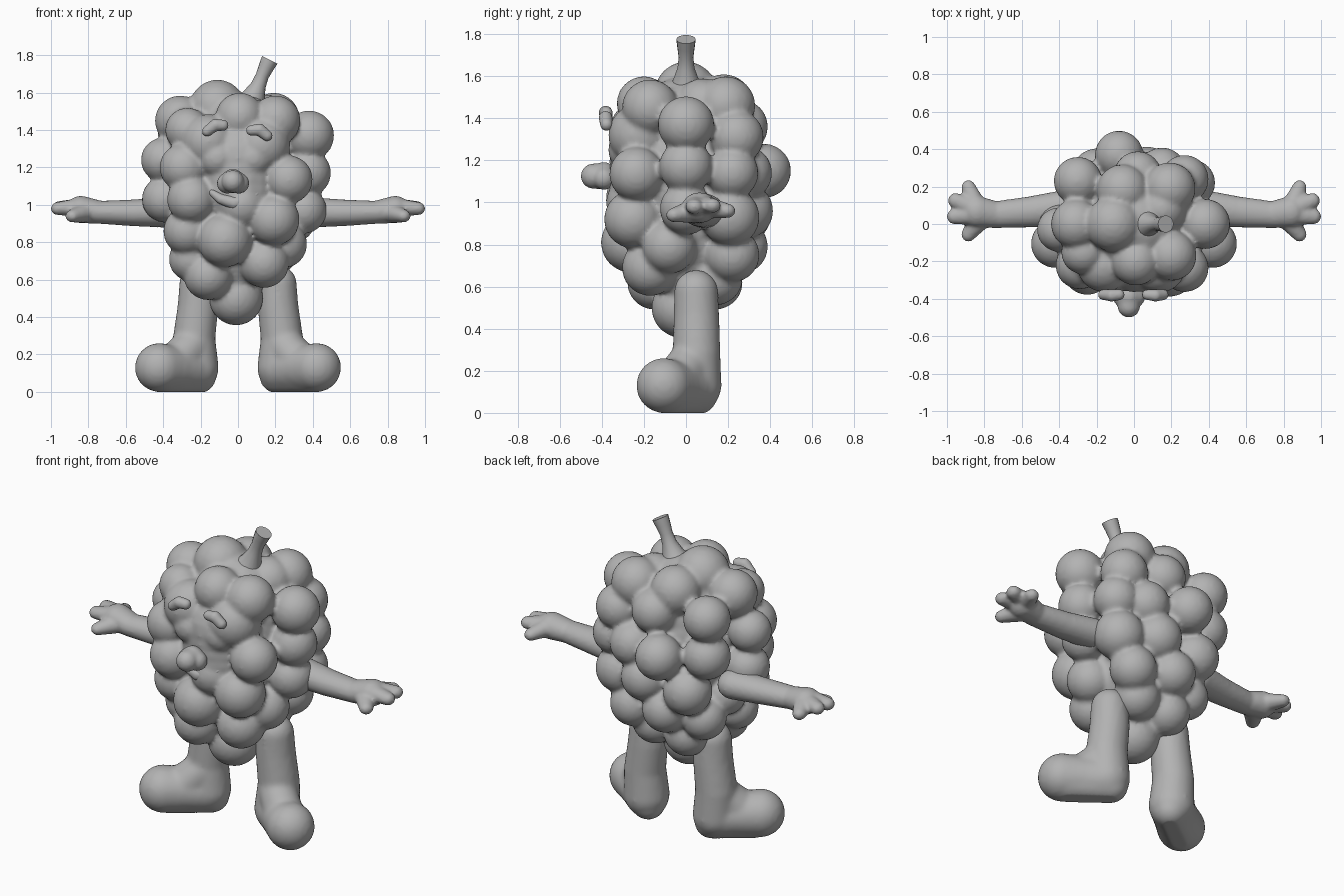
import bpy, bmesh, math
from mathutils import Vector, Matrix

grey = bpy.data.materials.new("plain grey")
grey.diffuse_color = (0.45, 0.45, 0.45, 1)


def blob(name, chains, voxel=0.015, smooth=4, scale=(1, 1, 1)):
    """Fuse chains of (x, y, z, r) balls into one soft skin; scale squashes each ball."""
    bm = bmesh.new()

    def ball(p, r):
        m = Matrix.Translation(p) @ Matrix.Diagonal((r * scale[0], r * scale[1], r * scale[2], 1))
        bmesh.ops.create_icosphere(bm, subdivisions=3, radius=1, matrix=m)

    for chain in chains:
        ball(Vector(chain[0][:3]), chain[0][3])
        for a, b in zip(chain, chain[1:]):
            pa, pb = Vector(a[:3]), Vector(b[:3])
            n = max(1, math.ceil((pb - pa).length / (0.3 * min(a[3], b[3]))))
            for i in range(1, n + 1):
                t = i / n
                ball(pa.lerp(pb, t), a[3] + (b[3] - a[3]) * t)
    me = bpy.data.meshes.new(name)
    bm.to_mesh(me)
    bm.free()
    ob = bpy.data.objects.new(name, me)
    bpy.context.collection.objects.link(ob)
    me.materials.append(grey)
    rm = ob.modifiers.new("fuse", 'REMESH')
    rm.mode, rm.voxel_size, rm.use_smooth_shade = 'VOXEL', voxel, True
    sm = ob.modifiers.new("soften", 'SMOOTH')
    sm.factor, sm.iterations = 0.5, smooth
    bpy.context.view_layer.objects.active = ob
    for m in ("fuse", "soften"):
        bpy.ops.object.modifier_apply(modifier=m)
    for v in ob.data.vertices:
        v.co.z = max(v.co.z, 0.0)
    ob.data.materials.clear()
    ob.data.materials.append(grey)
    ob.data.shade_smooth()
    return ob


def side(chain, s):
    return [(s * x, y, z, r) for x, y, z, r in chain]


# Grape bunch: front berries
front = [
    (-0.01, -0.02, 0.50, 0.145), (-0.16, -0.15, 0.62, 0.13), (0.14, -0.17, 0.69, 0.135),
    (-0.07, -0.26, 0.81, 0.145), (-0.27, -0.18, 0.86, 0.13), (0.19, -0.25, 0.92, 0.14),
    (-0.25, -0.25, 1.03, 0.13), (0.27, -0.235, 1.135, 0.13), (-0.29, -0.22, 1.20, 0.13),
    (-0.16, -0.22, 1.34, 0.145), (0.13, -0.22, 1.32, 0.15), (0.01, -0.20, 1.47, 0.13),
    (0.20, -0.17, 1.45, 0.135), (-0.27, -0.15, 1.40, 0.12),
    (0.02, -0.25, 1.0, 0.13), (-0.25, -0.12, 0.71, 0.12), (0.24, -0.08, 0.79, 0.13),
]
# Side and top berries
sides = [
    (-0.31, 0.0, 1.45, 0.135), (-0.11, 0.0, 1.52, 0.15), (0.38, 0.0, 1.37, 0.135),
    (-0.40, -0.03, 1.24, 0.12), (0.37, 0.0, 1.17, 0.128), (-0.39, -0.02, 1.03, 0.125),
    (0.35, 0.0, 0.97, 0.125), (0.15, 0.08, 1.46, 0.13), (-0.27, 0.02, 0.85, 0.12),
]
# Back berries
back = [
    (0.19, 0.19, 1.46, 0.14), (-0.06, 0.18, 1.47, 0.14), (-0.30, 0.23, 1.38, 0.13),
    (0.02, 0.26, 1.36, 0.13), (0.27, 0.24, 1.31, 0.13), (-0.08, 0.37, 1.15, 0.13),
    (0.15, 0.28, 1.14, 0.13), (0.31, 0.22, 1.14, 0.125), (-0.30, 0.23, 1.16, 0.13),
    (-0.20, 0.27, 0.94, 0.135), (0.07, 0.28, 0.96, 0.135), (0.28, 0.21, 0.93, 0.14),
    (-0.05, 0.26, 0.79, 0.13), (0.19, 0.22, 0.75, 0.13), (-0.23, 0.16, 0.75, 0.125),
    (0.10, 0.14, 0.64, 0.13), (-0.11, 0.14, 0.62, 0.13),
]
# Core and face bulge hold the berries together
core = [(0, 0, 0.62, 0.15), (0, 0, 0.85, 0.26), (0, 0, 1.1, 0.315), (0, 0, 1.33, 0.27)]
face = [(0.0, -0.14, 1.08, 0.225), (0.0, -0.14, 1.25, 0.225)]
eyes = [(-0.11, -0.265, 1.25, 0.105), (0.08, -0.265, 1.25, 0.105)]
blob("grape_body", [core, face] + [[g] for g in front + sides + back + eyes], 0.013, 5)

# Nose: wide at the face, rounded to a narrower tip
nose = [[(-0.058, -0.39, 1.115, 0.055), (-0.028, -0.39, 1.13, 0.062), (0.005, -0.39, 1.115, 0.055)],
        [(-0.028, -0.39, 1.125, 0.064), (-0.028, -0.44, 1.125, 0.06)]]
blob("nose", nose, 0.009, 3)
# Brows and smile
for name, cx, cz, tilt in (("left_brow", -0.12, 1.415, 0.014), ("right_brow", 0.115, 1.39, -0.016)):
    blob(name, [[(cx - 0.045, -0.378, cz - 0.008 - tilt, 0.028), (cx, -0.382, cz + 0.012, 0.033),
                 (cx + 0.04, -0.378, cz - 0.004 + tilt, 0.03)]], 0.007, 4)
blob("smile", [[(-0.14, -0.32, 1.065, 0.018), (-0.09, -0.34, 1.03, 0.028), (-0.02, -0.345, 1.01, 0.036),
                (0.05, -0.34, 1.025, 0.028), (0.10, -0.32, 1.06, 0.018)]], 0.008, 3)

# Stem: tapering curve with a flared flat end
cu = bpy.data.curves.new("stem", 'CURVE')
cu.dimensions, cu.bevel_depth, cu.bevel_resolution, cu.use_fill_caps = '3D', 1.0, 6, True
path = [(0.055, 1.52, 0.095), (0.085, 1.58, 0.062), (0.11, 1.64, 0.04), (0.13, 1.69, 0.035),
        (0.15, 1.735, 0.041), (0.17, 1.775, 0.046)]
sp = cu.splines.new('POLY')
sp.points.add(len(path) - 1)
for p, (x, z, r) in zip(sp.points, path):
    p.co, p.radius = (x, 0, z, 1), r
stem = bpy.data.objects.new("stem", cu)
bpy.context.collection.objects.link(stem)
bpy.ops.object.select_all(action='DESELECT')
stem.select_set(True)
bpy.context.view_layer.objects.active = stem
bpy.ops.object.convert(target='MESH')
stem = bpy.context.object
stem.data.materials.clear()
stem.data.materials.append(grey)
bpy.ops.object.shade_smooth_by_angle(angle=math.radians(50))

# Arms with four-fingered hands, legs with turned-out feet
arm = [(0.38, 0.085, 0.96, 0.096), (0.55, 0.065, 0.957, 0.084), (0.74, 0.05, 0.96, 0.072),
       (0.84, 0.065, 0.975, 0.085)]
fingers = [
    [(0.85, 0.10, 0.975, 0.06), (0.885, 0.195, 0.96, 0.04)],
    [(0.87, 0.09, 0.985, 0.055), (0.955, 0.125, 0.985, 0.041)],
    [(0.87, 0.05, 0.985, 0.055), (0.962, 0.04, 0.98, 0.041)],
    [(0.83, 0.02, 0.955, 0.06), (0.885, -0.055, 0.94, 0.04)],
]
leg = [(0.21, 0.048, 0.575, 0.105), (0.215, 0.05, 0.45, 0.11), (0.235, 0.05, 0.28, 0.115),
       (0.227, 0.045, 0.13, 0.125)]
foot = [(0.225, 0.045, 0.12, 0.12), (0.32, -0.03, 0.125, 0.122), (0.42, -0.105, 0.13, 0.132)]
instep = [(0.25, 0.02, 0.24, 0.105), (0.33, -0.04, 0.155, 0.11)]
sole = [(0.21, 0.055, 0.085, 0.095), (0.39, -0.08, 0.095, 0.105)]
for s, word in ((1, "right"), (-1, "left")):
    blob(word + "_arm", [side(c, s) for c in [arm] + fingers], 0.01, 3, (0.95, 1, 0.86))
    blob(word + "_leg", [side(c, s) for c in (leg, foot, instep, sole)], 0.014, 7)
